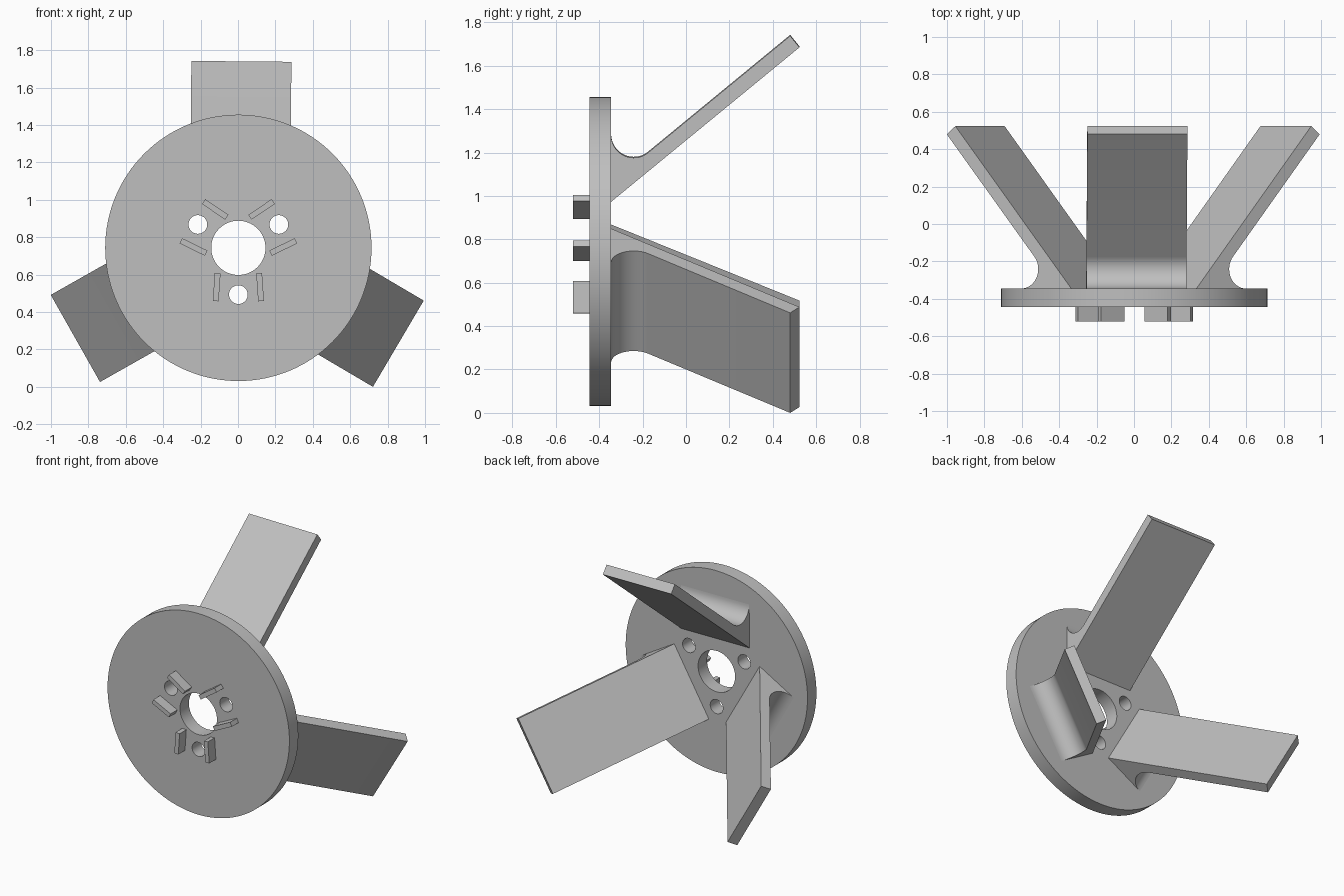
import bpy, bmesh
from math import radians, sin, cos, pi
from mathutils import Matrix, Vector

cube = bpy.data.objects.get("Cube")
if cube:
    bpy.data.objects.remove(cube, do_unlink=True)

CENTRE = Vector((0.002, 0, 0.743))
FRONT, BACK = -0.445, -0.345      # disc faces along y
THIRDS = [radians(a) for a in (0, 120, 240)]

grey = bpy.data.materials.new("plain grey")
grey.use_nodes = True
colour = (0.52, 0.52, 0.52, 1)
grey.diffuse_color = colour
grey.node_tree.nodes["Principled BSDF"].inputs["Base Color"].default_value = colour


def make_object(name, bm, smooth=False):
    bmesh.ops.recalc_face_normals(bm, faces=bm.faces)
    mesh = bpy.data.meshes.new(name)
    bm.to_mesh(mesh)
    bm.free()
    mesh.materials.append(grey)
    obj = bpy.data.objects.new(name, mesh)
    bpy.context.collection.objects.link(obj)
    obj.location = CENTRE
    if smooth:
        smooth_object(obj)
    return obj


def smooth_object(obj):
    bpy.ops.object.select_all(action="DESELECT")
    obj.select_set(True)
    bpy.context.view_layer.objects.active = obj
    bpy.ops.object.shade_smooth_by_angle(angle=radians(30))


def add_cylinder(bm, radius, y0, y1, x=0, z=0, sides=48):
    place = Matrix.Translation((x, (y0 + y1) / 2, z)) @ Matrix.Rotation(pi / 2, 4, "X")
    bmesh.ops.create_cone(bm, cap_ends=True, segments=sides, radius1=radius,
                          radius2=radius, depth=y1 - y0, matrix=place)


# Disc with a centre bore and three bolt holes
bm = bmesh.new()
add_cylinder(bm, 0.712, FRONT, BACK, sides=128)
disc = make_object("disc", bm)
bm = bmesh.new()
add_cylinder(bm, 0.145, FRONT - 0.1, BACK + 0.1, sides=64)
for turn in THIRDS:
    add_cylinder(bm, 0.05, FRONT - 0.1, BACK + 0.1, -0.25 * sin(turn), -0.25 * cos(turn), 32)
cutter = make_object("hole_cutter", bm)
cutter.hide_render = True
cut = disc.modifiers.new("holes", "BOOLEAN")
cut.operation = "DIFFERENCE"
cut.solver = "EXACT"
cut.object = cutter
bpy.ops.object.select_all(action="DESELECT")
disc.select_set(True)
bpy.context.view_layer.objects.active = disc
bpy.ops.object.modifier_apply(modifier="holes")
bpy.data.objects.remove(cutter, do_unlink=True)
smooth_object(disc)

# Slanted blades with a rounded fillet where they meet the disc
slope = radians(39.4)
radius = 0.104
mid_y, mid_z = BACK + radius, 0.539
profile = [(BACK, 0.232), (0.523, 0.944), (0.48, 0.997)]
for i in range(17):
    a = (slope - pi / 2) * (1 - i / 16) - pi * i / 16
    profile.append((mid_y + radius * cos(a), mid_z + radius * sin(a)))
for n, turn in enumerate(THIRDS, 1):
    bm = bmesh.new()
    side = bm.faces.new([bm.verts.new((-0.26, y, z)) for y, z in profile])
    ext = bmesh.ops.extrude_face_region(bm, geom=[side])
    moved = [v for v in ext["geom"] if isinstance(v, bmesh.types.BMVert)]
    bmesh.ops.translate(bm, verts=moved, vec=(0.535, 0, 0))
    blade = make_object(f"blade_{n}", bm, True)
    blade.rotation_euler.y = turn + radians(0.5)

# Pairs of locating tabs beside each bolt hole, spreading slightly outwards
for n, turn in enumerate(THIRDS, 1):
    for label, sign in (("a", -1), ("b", 1)):
        bm = bmesh.new()
        place = (Matrix.Rotation(turn, 4, "Y")
                 @ Matrix.Translation((sign * 0.116, FRONT - 0.0375, -0.21))
                 @ Matrix.Rotation(radians(-sign * 4), 4, "Y")
                 @ Matrix.Diagonal((0.031, 0.075, 0.15, 1)))
        bmesh.ops.create_cube(bm, size=1, matrix=place)
        make_object(f"tab_{n}_{label}", bm)
